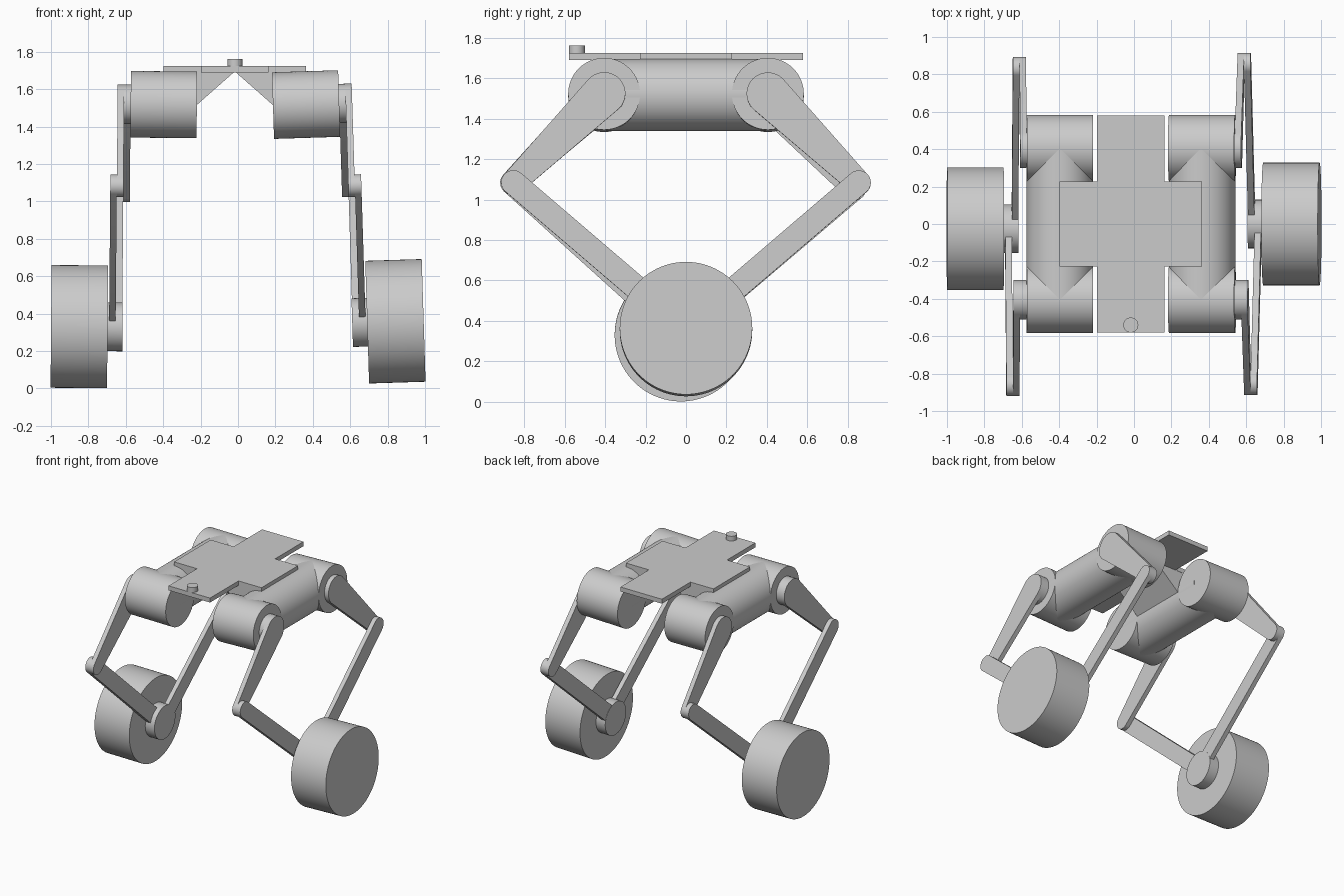
import bpy, math
from mathutils import Matrix, Vector

cube = bpy.data.objects.get("Cube")
if cube:
    bpy.data.objects.remove(cube, do_unlink=True)

mat = bpy.data.materials.new("light_grey")
mat.use_nodes = True
grey = (0.6, 0.6, 0.6, 1)
mat.diffuse_color = grey
mat.node_tree.nodes["Principled BSDF"].inputs["Base Color"].default_value = grey


def prism(name, profile, lo, hi, axis="x", matrix=Matrix()):
    """Extrude a 2D outline from lo to hi along an axis."""
    place = {"x": lambda p, d: (d, p[0], p[1]),
             "y": lambda p, d: (p[0], d, p[1]),
             "z": lambda p, d: (p[0], p[1], d)}[axis]
    n = len(profile)
    verts = [place(p, d) for d in (lo, hi) for p in profile]
    faces = [tuple(range(n))[::-1], tuple(range(n, 2 * n))]
    faces += [(i, (i + 1) % n, n + (i + 1) % n, n + i) for i in range(n)]
    mesh = bpy.data.meshes.new(name)
    mesh.from_pydata(verts, [], faces)
    mesh.materials.append(mat)
    obj = bpy.data.objects.new(name, mesh)
    bpy.context.collection.objects.link(obj)
    obj.matrix_world = matrix
    # consistent outward normals, then smooth the round sides
    bpy.ops.object.select_all(action="DESELECT")
    obj.select_set(True)
    bpy.context.view_layer.objects.active = obj
    bpy.ops.object.mode_set(mode="EDIT")
    bpy.ops.mesh.select_all(action="SELECT")
    bpy.ops.mesh.normals_make_consistent(inside=False)
    bpy.ops.object.mode_set(mode="OBJECT")
    bpy.ops.object.shade_smooth_by_angle(angle=math.radians(30))
    return obj


def arc(c, r, start, end, n):
    return [(c[0] + r * math.cos(start + (end - start) * i / n),
             c[1] + r * math.sin(start + (end - start) * i / n)) for i in range(n + 1)]


def circle(c, r, n=64):
    return arc(c, r, 0, math.tau, n)[:-1]


def link(a, ra, b, rb):
    """Outline of a bar with round ends of two radii."""
    d = b - a
    t = math.atan2(d.y, d.x)
    k = math.acos((ra - rb) / d.length)
    return arc(a, ra, t + k, t + math.tau - k, 24) + arc(b, rb, t - k, t + k, 24)


def knee_point(hip, ankle, side):
    """Joint of the two bars, on the outer side of the hip-ankle line."""
    d = ankle - hip
    a = (UPPER ** 2 - LOWER ** 2 + d.length_squared) / (2 * d.length)
    h = math.sqrt(UPPER ** 2 - a * a)
    u = d.normalized()
    return hip + u * a + Vector((-u.y, u.x)) * h * side


UPPER, LOWER = 0.63, 1.125
HIP_Y, HIP_Z, MOTOR_R, MOTOR_HALF = 0.405, 1.518, 0.178, 0.177
HUB_R, BAR_R = 0.105, 0.06
STEP = 0.035
MID = -0.017

# Each side: sign, motor centre x, outward splay, ankle (y, height)
for name, s, cx, splay, ankle in (("left", 1, 0.364, 1.8, (0.0, 0.345)),
                                  ("right", -1, -0.397, 0.5, (-0.025, 0.327))):
    m = Matrix.Translation((cx, 0, HIP_Z)) @ Matrix.Rotation(-s * math.radians(splay), 4, "Y")
    ankle = Vector((ankle[0], ankle[1] - HIP_Z))

    def part(label, outline, lo, hi):
        prism(f"{name}_{label}", outline, s * lo, s * hi, "x", m)

    # Side tube joining the two motors
    prism(name + "_side_tube", circle((0, 0), MOTOR_R), -HIP_Y, HIP_Y, "y", m)

    for end, f, layer in (("front", -1, MOTOR_HALF + STEP), ("rear", 1, MOTOR_HALF)):
        hip = Vector((f * HIP_Y, 0))
        knee = knee_point(hip, ankle, f)
        part(end + "_motor", circle(hip, MOTOR_R), -MOTOR_HALF, MOTOR_HALF)
        if end == "front":
            part("front_hub", circle(hip, HUB_R), MOTOR_HALF, layer)
        part(end + "_upper_leg", link(hip, HUB_R, knee, BAR_R), layer, layer + STEP)
        part(end + "_lower_leg", link(knee, BAR_R, ankle, BAR_R), layer + STEP, layer + 2 * STEP)

    # Wheel and its axle disc
    part("axle_disc", circle(ankle, 0.13), 0.21, 0.29)
    part("wheel", circle(ankle, 0.328, 96), 0.29, 0.592)

    # Sloped bracket from the top plate into the side tube
    x = MID + s * 0.38
    prism(name + "_bracket", [(MID, 1.695), (x, 1.695), (x, 1.36)], -0.225, 0.225, "y")

# Cross-shaped top plate
L, W, A, B = 0.58, 0.18, 0.38, 0.227
quarter = [(A, B), (W, B), (W, L)]
cross = quarter + [(-x, y) for x, y in reversed(quarter)]
cross += [(-x, -y) for x, y in cross]
prism("top_plate", cross, 1.69, 1.725, "z", Matrix.Translation((MID, 0, 0)))

# Small knob at the front of the plate
prism("front_knob", circle((MID, -0.54), 0.04, 32), 1.72, 1.762, "z")
